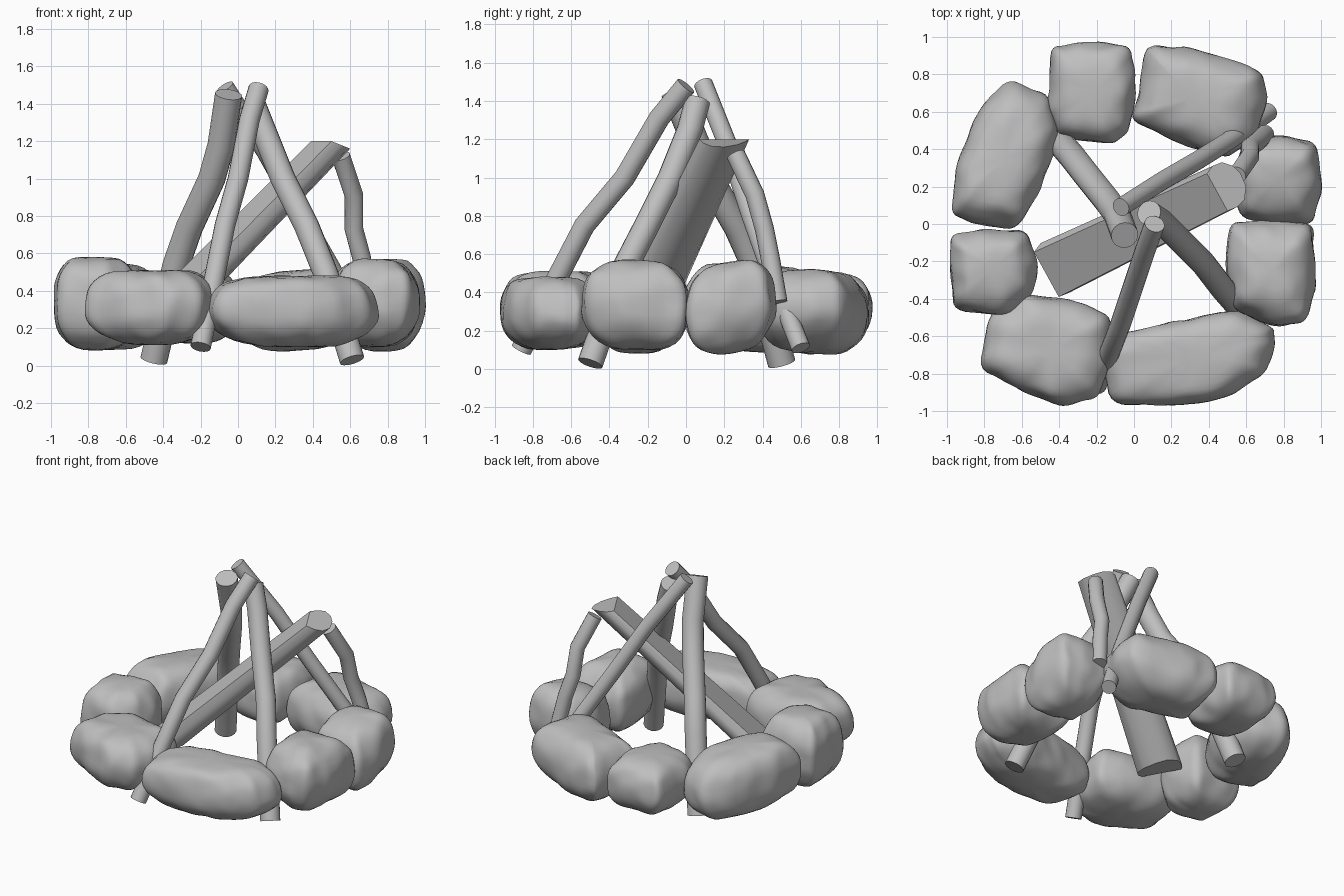
import bpy, bmesh, math
from mathutils import Vector, noise

if "Cube" in bpy.data.objects:
    bpy.data.objects.remove(bpy.data.objects["Cube"])

grey = bpy.data.materials.new("plain_grey")
grey.use_nodes = True
grey.diffuse_color = (0.52, 0.52, 0.52, 1)
grey.node_tree.nodes["Principled BSDF"].inputs["Base Color"].default_value = grey.diffuse_color


def loft(name, rings, sharp_angle):
    """Skin a stack of equal-length point rings and cap both ends."""
    bm = bmesh.new()
    loops = [[bm.verts.new(p) for p in ring] for ring in rings]
    for low, high in zip(loops, loops[1:]):
        for i in range(len(low)):
            j = (i + 1) % len(low)
            bm.faces.new((low[i], low[j], high[j], high[i]))
    bm.faces.new(loops[0])
    bm.faces.new(loops[-1])
    bmesh.ops.recalc_face_normals(bm, faces=bm.faces)
    mesh = bpy.data.meshes.new(name)
    bm.to_mesh(mesh)
    bm.free()
    mesh.materials.append(grey)
    obj = bpy.data.objects.new(name, mesh)
    bpy.context.collection.objects.link(obj)
    bpy.ops.object.select_all(action="DESELECT")
    obj.select_set(True)
    bpy.context.view_layer.objects.active = obj
    bpy.ops.object.shade_smooth_by_angle(angle=math.radians(sharp_angle))


def cut_points(points, fractions):
    """Replace each edge of a closed outline by points along it."""
    pairs = zip(points, points[1:] + points[:1])
    return [p.lerp(q, t) for p, q in pairs for t in fractions]


def stone(name, bottom, top, outline, tilt=(0, 0), crown=0.58, belly=0.72):
    """Boulder: a footprint swelling and shrinking with height.
    Larger crown or belly values make a rounder top or underside."""
    outline = [Vector((x, y, 0)) for x, y in outline]
    for fractions in ((0, 0.5), (0.25, 0.75), (0.25, 0.75)):
        outline = cut_points(outline, fractions)
    centre = sum(outline, Vector()) / len(outline)
    slope = Vector((*tilt, 0))
    middle, half = (bottom + top) / 2, (top - bottom) / 2
    rings, steps = [], 20
    for k in range(steps + 1):
        a = math.radians(-88 + 176 * k / steps)
        spread = 1.015 * math.cos(a) ** (belly if a < 0 else crown)
        height = middle + half * math.copysign(abs(math.sin(a)) ** 0.9, a)
        ring = []
        for p in outline:
            arm = (p - centre) * spread
            q = centre + arm
            q.z = height + arm.dot(slope)
            lump = noise.noise_vector(q * 4) * 0.012 + noise.noise_vector(q * 9) * 0.01
            ring.append(q + lump * min(1, spread * 1.5))
        rings.append(ring)
    loft(name, rings, 60)


def log(name, radius, path, sides=16):
    """Round bent log following a path of points."""
    path = [Vector(p) for p in path]
    rings = []
    for i, p in enumerate(path):
        along = path[min(i + 1, len(path) - 1)] - path[max(i - 1, 0)]
        turn = Vector((0, 0, 1)).rotation_difference(along)
        spokes = [2 * math.pi * s / sides for s in range(sides)]
        rings.append([p + turn @ Vector((math.cos(a), math.sin(a), 0)) * radius
                      for a in spokes])
    loft(name, rings, 40)


# Ring of stones
stone("back_stone", 0.12, 0.5, [
    (-.44, .94), (-.27, .97), (-.02, .96), (.01, .75), (-.02, .5),
    (-.13, .42), (-.39, .47), (-.46, .62)], crown=.52)
stone("back_right_stone", 0.08, 0.51, [
    (.07, .93), (.12, .95), (.3, .94), (.67, .82), (.7, .64),
    (.62, .42), (.48, .36), (.2, .46), (-.01, .56), (.03, .7)],
    tilt=(.08, 0))
stone("right_rear_stone", 0.08, 0.56, [
    (.6, .45), (.8, .47), (.97, .43), (1, .2), (.95, .01),
    (.75, 0), (.57, .05), (.52, .25)], tilt=(0, .15), belly=.85)
stone("right_fore_stone", 0.1, 0.57, [
    (.52, .01), (.75, .02), (.96, 0), (.97, -.3), (.91, -.52),
    (.77, -.55), (.53, -.46), (.49, -.2)], tilt=(0, -.04), crown=.65)
stone("front_right_stone", 0.1, 0.48, [
    (-.17, -.7), (-.09, -.58), (.2, -.52), (.53, -.46), (.74, -.55),
    (.76, -.64), (.7, -.8), (.5, -.92), (.2, -.97), (-.12, -.95)], crown=.45)
stone("front_left_stone", 0.11, 0.51, [
    (-.78, -.5), (-.6, -.37), (-.3, -.41), (-.12, -.5), (-.13, -.75),
    (-.2, -.92), (-.4, -.97), (-.6, -.89), (-.82, -.77)], crown=.5)
stone("left_fore_stone", 0.08, 0.58, [
    (-.98, -.06), (-.8, -.03), (-.57, -.04), (-.52, -.2), (-.55, -.38),
    (-.68, -.5), (-.96, -.45), (-.99, -.25)])
stone("left_rear_stone", 0.09, 0.55, [
    (-.67, .77), (-.46, .69), (-.4, .5), (-.5, .2), (-.63, -.02),
    (-.85, 0), (-.98, .06), (-.95, .3), (-.84, .6)], tilt=(0, -.07))

# Leaning logs, listed from the ground up
log("front_log", 0.055, [
    (-.2, -.86, .1), (-.12, -.66, .5), (-.07, -.53, .75),
    (0, -.32, 1), (.06, -.14, 1.31), (.11, 0, 1.48)])
log("right_log", 0.067, [
    (.61, -.5, .03), (.47, -.34, .49), (.37, -.21, .74),
    (.24, -.08, 1), (.14, .02, 1.25), (.08, .06, 1.4)])
log("left_log", 0.073, [
    (-.45, .5, .03), (-.33, .36, .54), (-.26, .27, .74),
    (-.14, .12, 1), (-.09, .05, 1.18), (-.05, -.06, 1.45)])
log("back_log", 0.05, [
    (.72, .6, .11), (.5, .44, .52), (.34, .34, .8),
    (.15, .23, 1.14), (-.07, .09, 1.49)])
log("short_log", 0.05, [
    (.7, .48, .35), (.66, .44, .58), (.62, .41, .73),
    (.62, .36, .91), (.55, .26, 1.12)])

# Split log with a half-round section, widening to the ground, level-cut ends
section = [(.39, .27), (.42, .31), (.47, .33), (.53, .31), (.57, .27),
           (.6, .2), (.59, .13), (.55, .09), (.5, .07)]
upper = [Vector((x, y, 1.2 - max(0, x - .5) * .4)) for x, y in section]
hub = sum(upper, Vector()) / len(upper)
drop = Vector((-.9, -.43, -.92))
lower = [hub + (p - hub) * 1.2 + drop for p in upper]
loft("split_log", [lower, upper], 45)
